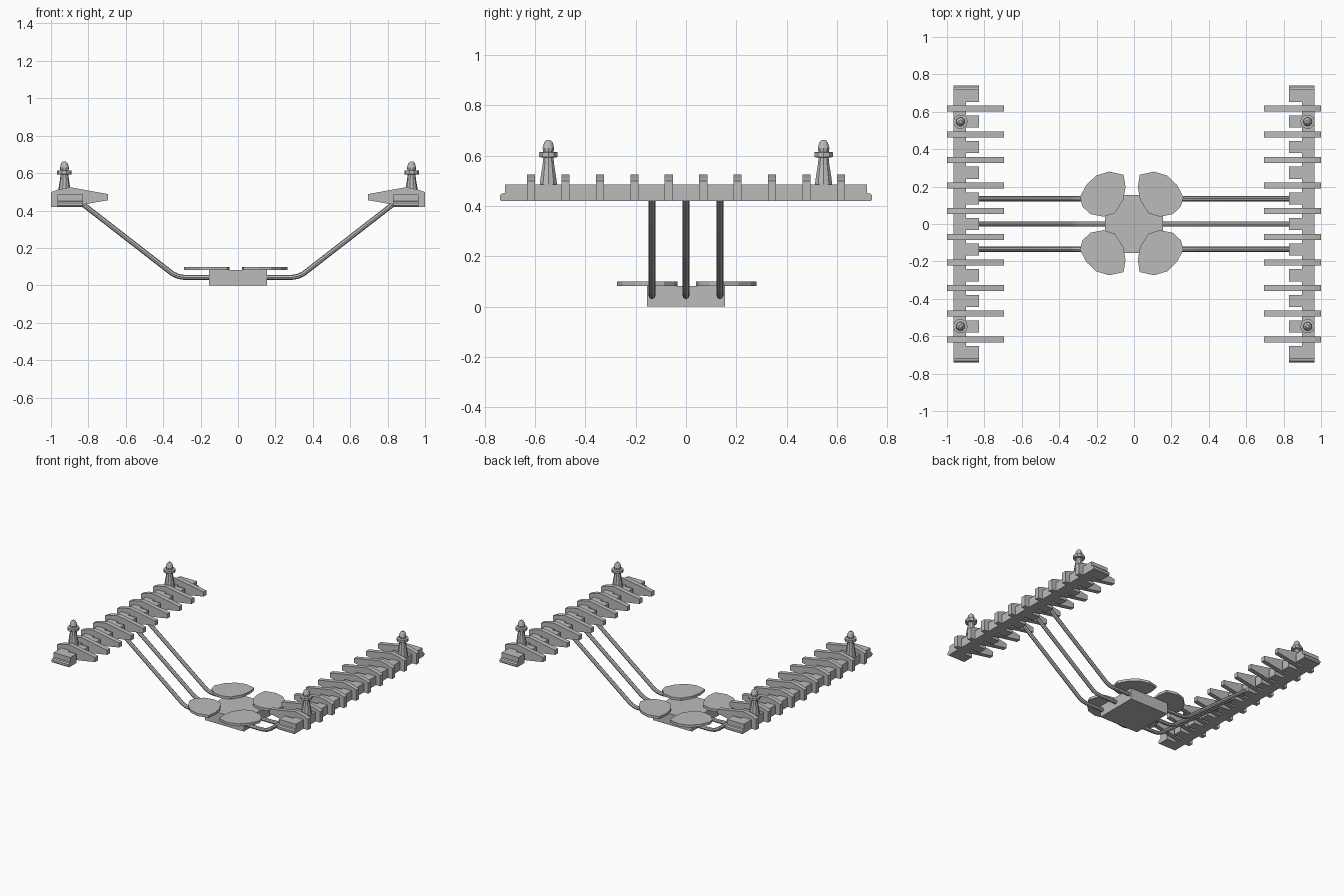
import bpy, bmesh, math
from mathutils import Vector

cube = bpy.data.objects.get("Cube")
if cube:
    bpy.data.objects.remove(cube, do_unlink=True)

grey = bpy.data.materials.new("light_grey")
grey.use_nodes = True
grey.diffuse_color = (0.5, 0.5, 0.5, 1)
grey.node_tree.nodes["Principled BSDF"].inputs["Base Color"].default_value = (0.5, 0.5, 0.5, 1)


def finish(name, bm, smooth=False):
    bmesh.ops.recalc_face_normals(bm, faces=bm.faces)
    mesh = bpy.data.meshes.new(name)
    bm.to_mesh(mesh)
    bm.free()
    mesh.materials.append(grey)
    obj = bpy.data.objects.new(name, mesh)
    bpy.context.collection.objects.link(obj)
    if smooth:
        bpy.ops.object.select_all(action="DESELECT")
        obj.select_set(True)
        bpy.context.view_layer.objects.active = obj
        bpy.ops.object.shade_smooth_by_angle(angle=math.radians(40))
    return obj


def prism(name, points, depth):
    """Extrude a flat outline of 3D points along the depth vector."""
    bm = bmesh.new()
    face = bm.faces.new([bm.verts.new(p) for p in points])
    new = bmesh.ops.extrude_face_region(bm, geom=[face])["geom"]
    bmesh.ops.translate(bm, vec=depth, verts=[v for v in new if isinstance(v, bmesh.types.BMVert)])
    return finish(name, bm)


def lathe(name, profile, centre, sides=10):
    """Stack rings of (radius, height) into a turned post."""
    bm = bmesh.new()
    rings = []
    for r, z in profile:
        rings.append([bm.verts.new((centre[0] + r * math.cos(math.tau * i / sides),
                                    centre[1] + r * math.sin(math.tau * i / sides), z))
                      for i in range(sides)])
    for a, b in zip(rings, rings[1:]):
        for i in range(sides):
            j = (i + 1) % sides
            bm.faces.new((a[i], a[j], b[j], b[i]))
    bm.faces.new(rings[0])
    bm.faces.new(rings[-1])
    return finish(name, bm)


def rod(name, path, y, radius=0.0135, sides=8):
    """Sweep a round section along a path in the xz plane."""
    bm = bmesh.new()
    pts = [Vector((x, y, z)) for x, z in path]
    rings = []
    for i, p in enumerate(pts):
        t = (pts[min(i + 1, len(pts) - 1)] - pts[max(i - 1, 0)]).normalized()
        across = Vector((0, 1, 0))
        up = across.cross(t)
        rings.append([bm.verts.new(p + radius * (across * math.cos(math.tau * k / sides)
                                                 + up * math.sin(math.tau * k / sides)))
                      for k in range(sides)])
    for a, b in zip(rings, rings[1:]):
        for k in range(sides):
            j = (k + 1) % sides
            bm.faces.new((a[k], a[j], b[j], b[k]))
    bm.faces.new(rings[0])
    bm.faces.new(rings[-1])
    return finish(name, bm, smooth=True)


PITCH = 0.137
FINGERS = [PITCH * (i - 4.5) for i in range(10)]
END = 0.72
LOW, HIGH = 0.42, 0.485

# Central block
prism("centre_block", [(x, y, 0) for x, y in
      ((-0.155, -0.155), (0.155, -0.155), (0.155, 0.155), (-0.155, 0.155))], (0, 0, 0.082))

# Four rounded pads on the block
PAD = [(0.277, 0.14), (0.263, 0.09), (0.22, 0.05), (0.15, 0.036), (0.09, 0.055), (0.045, 0.125),
       (0.033, 0.195), (0.043, 0.26), (0.12, 0.277), (0.19, 0.256), (0.243, 0.205)]
for sx, side in ((1, "left"), (-1, "right")):
    for sy, end in ((1, "back"), (-1, "front")):
        prism(f"pad_{end}_{side}", [(sx * x - 0.0125, sy * y + 0.003, 0.081) for x, y in PAD], (0, 0, 0.018))

FINGER = [(1.0, LOW), (1.0, 0.498), (0.965, 0.511), (0.9, 0.525), (0.695, 0.488),
          (0.695, 0.455), (0.83, 0.432), (0.9, LOW)]
STEP = [(END, LOW), (0.734, LOW), (0.74, 0.426), (0.74, 0.441), (0.733, 0.449), (END, 0.451)]
ARM = [(0.15, 0.043), (0.29, 0.043), (0.32, 0.048), (0.35, 0.062), (0.845, 0.446)]
POST = [(0.036, HIGH), (0.033, 0.51), (0.024, 0.565), (0.021, 0.592), (0.039, 0.594), (0.039, 0.613),
        (0.022, 0.615), (0.024, 0.63), (0.018, 0.652), (0.009, 0.661)]

for s, side in ((1, "left"), (-1, "right")):
    # Notched beam, narrowed around each finger
    comb = [(0.965, END), (0.965, -END), (0.83, -END)]
    for y in FINGERS:
        comb += [(0.83, y - 0.036), (0.897, y - 0.036), (0.897, y + 0.036), (0.83, y + 0.036)]
    comb.append((0.83, END))
    prism(f"beam_{side}", [(s * x, y, LOW) for x, y in comb], (0, 0, HIGH - LOW))

    # Low stepped lips and posts at the beam ends
    for e, end in ((1, "back"), (-1, "front")):
        prism(f"beam_lip_{end}_{side}", [(s * 0.83, e * y, z) for y, z in STEP], (s * 0.135, 0, 0))
        lathe(f"post_{end}_{side}", POST, (s * 0.928, e * 0.547))

    # Tapered fingers across the beam
    for i, y in enumerate(FINGERS):
        prism(f"finger_{side}_{i + 1}", [(s * x, y - 0.016, z) for x, z in FINGER], (0, 0.032, 0))

    # Bent support rods
    for name, y in (("front", -0.135), ("middle", 0), ("back", 0.135)):
        rod(f"rod_{name}_{side}", [(s * x, z) for x, z in ARM], y)
